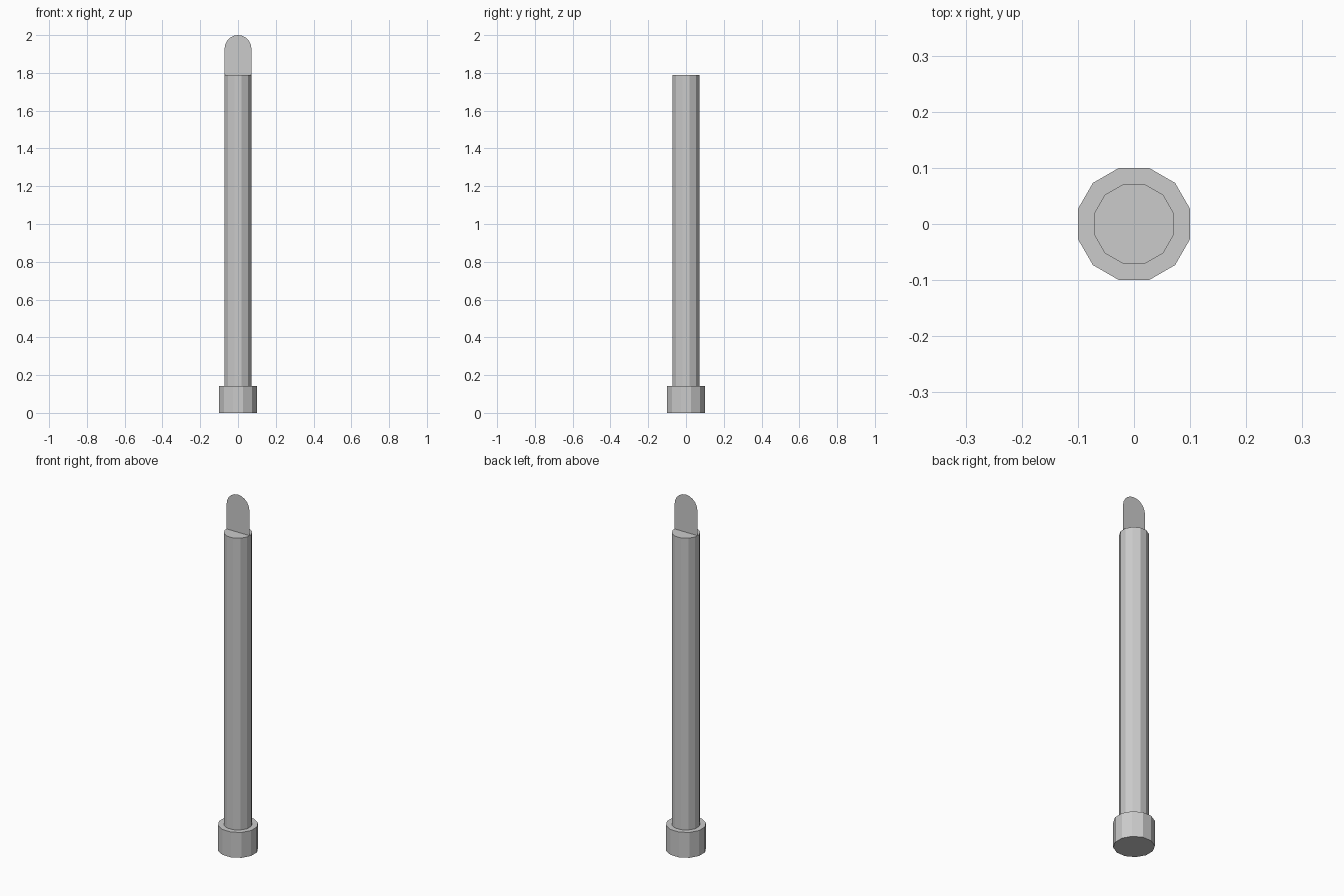
import bpy
import math

if "Cube" in bpy.data.objects:
    bpy.data.objects.remove(bpy.data.objects["Cube"])

SIDES = 12
FLAT_TO_VERTEX = 1 / math.cos(math.pi / SIDES)
STEM_RADIUS = 0.071   # centre to flat side
STEM_TOP = 1.788
BASE_TOP = 0.143


def add_mesh(name, verts, faces):
    mesh = bpy.data.meshes.new(name)
    mesh.from_pydata(verts, [], faces)
    obj = bpy.data.objects.new(name, mesh)
    bpy.context.collection.objects.link(obj)
    return obj


def prism(name, apothem, z0, z1):
    """Twelve-sided prism with flat sides facing the axes."""
    r = apothem * FLAT_TO_VERTEX
    verts = []
    for z in (z0, z1):
        for i in range(SIDES):
            a = math.tau * (i + 0.5) / SIDES
            verts.append((r * math.cos(a), r * math.sin(a), z))
    faces = [(i, (i + 1) % SIDES, (i + 1) % SIDES + SIDES, i + SIDES)
             for i in range(SIDES)]
    faces.append(tuple(reversed(range(SIDES))))
    faces.append(tuple(range(SIDES, 2 * SIDES)))
    return add_mesh(name, verts, faces)


# Holder at the foot and the long stem standing in it
prism("base_holder", 0.1, 0.0, BASE_TOP)
prism("stem", STEM_RADIUS, BASE_TOP, STEM_TOP)

# Flat flame card: straight sides with a half-round top
ARC = 10
arc_z = 2.0 - STEM_RADIUS
flame = [(-STEM_RADIUS, 0, STEM_TOP), (STEM_RADIUS, 0, STEM_TOP)]
for i in range(ARC + 1):
    a = math.pi * i / ARC
    flame.append((STEM_RADIUS * math.cos(a), 0, arc_z + STEM_RADIUS * math.sin(a)))
add_mesh("flame", flame, [tuple(range(len(flame)))])
